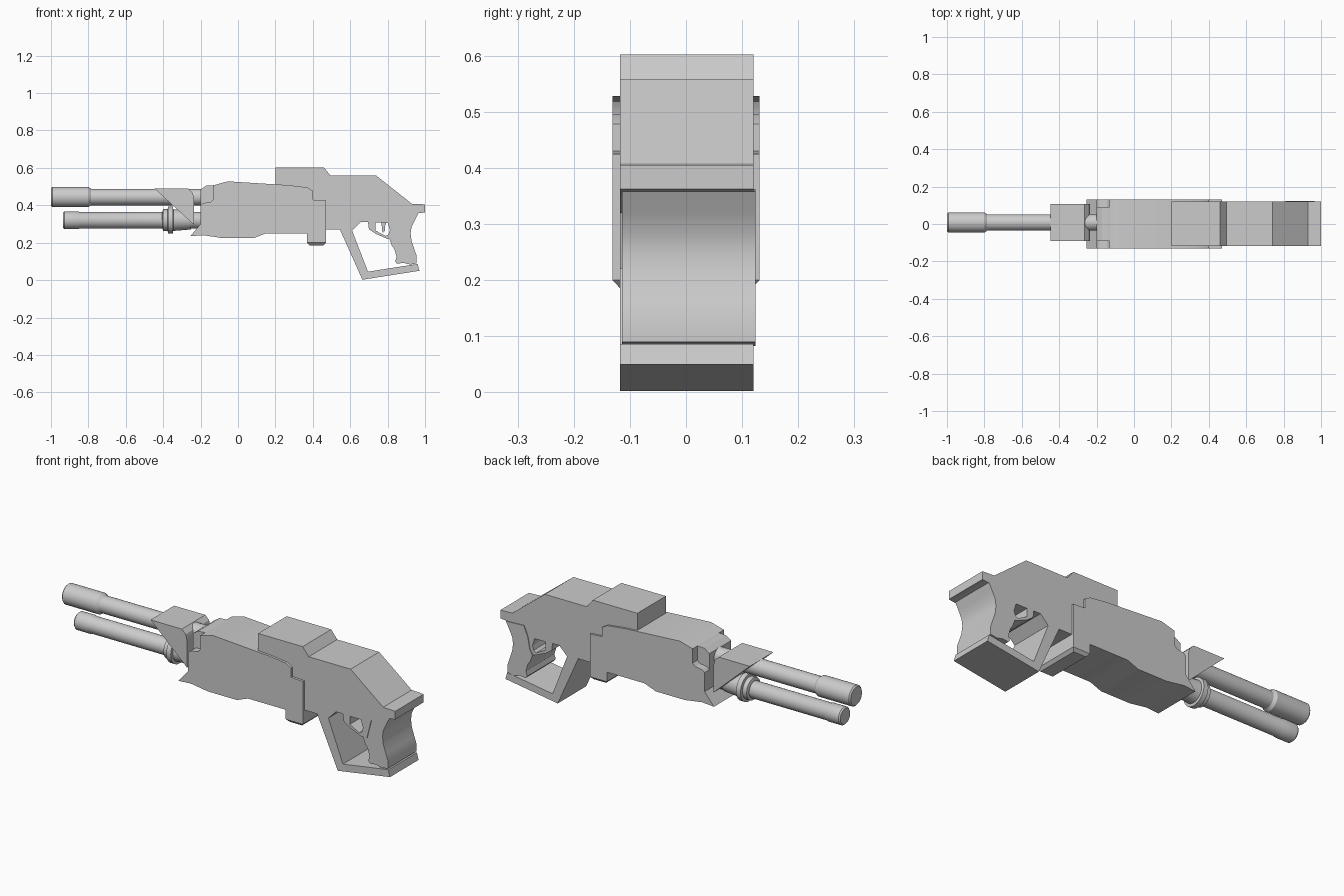
import bpy, bmesh, math


def finish(obj, angle):
    bpy.ops.object.select_all(action='DESELECT')
    obj.select_set(True)
    bpy.context.view_layer.objects.active = obj
    if obj.type == 'CURVE':
        bpy.ops.object.convert(target='MESH')
    bpy.ops.object.shade_smooth_by_angle(angle=math.radians(angle))


def plate(name, loops, y0, y1):
    """Extrude x/z outlines (extra loops become holes) from y0 to y1."""
    cu = bpy.data.curves.new(name, 'CURVE')
    cu.dimensions = '2D'
    cu.fill_mode = 'BOTH'
    cu.extrude = (y1 - y0) / 2
    for pts in loops:
        sp = cu.splines.new('POLY')
        sp.points.add(len(pts) - 1)
        for p, (x, z) in zip(sp.points, pts):
            p.co = (x, z, 0, 1)
        sp.use_cyclic_u = True
    obj = bpy.data.objects.new(name, cu)
    obj.rotation_euler.x = math.pi / 2
    obj.location.y = (y0 + y1) / 2
    bpy.context.collection.objects.link(obj)
    finish(obj, 28)


def lathe(name, y, z, prof, n=32):
    """Revolve (x, radius) points around an x-aligned axis."""
    bm = bmesh.new()
    rings = []
    for x, r in prof:
        rings.append([bm.verts.new((x, y + r * math.cos(i * math.tau / n),
                                    z + r * math.sin(i * math.tau / n))) for i in range(n)])
    for a, b in zip(rings, rings[1:]):
        for i in range(n):
            j = (i + 1) % n
            bm.faces.new((a[i], a[j], b[j], b[i]))
    bm.faces.new(rings[0])
    bm.faces.new(rings[-1])
    bmesh.ops.recalc_face_normals(bm, faces=bm.faces)
    me = bpy.data.meshes.new(name)
    bm.to_mesh(me)
    bm.free()
    obj = bpy.data.objects.new(name, me)
    bpy.context.collection.objects.link(obj)
    finish(obj, 30)


# Twin barrels and the collar on the lower one
lathe("upper_barrel", 0.008, 0.444, [(-1, 0.047), (-0.993, 0.054), (-0.80, 0.054),
                                     (-0.785, 0.044), (-0.15, 0.044)])
lathe("lower_barrel", 0.008, 0.32, [(-0.935, 0.041), (-0.928, 0.047), (-0.855, 0.047),
                                    (-0.845, 0.044), (-0.15, 0.044)])
lathe("barrel_collar", 0.008, 0.321, [(-0.405, 0.044), (-0.40, 0.058), (-0.376, 0.058),
                                      (-0.374, 0.072), (-0.348, 0.072), (-0.346, 0.058),
                                      (-0.25, 0.05)])

# Wedge-shaped barrel bracket
plate("barrel_bracket", [[(-0.447, 0.49), (-0.265, 0.49), (-0.243, 0.468), (-0.235, 0.44),
                          (-0.235, 0.295)]], -0.09, 0.106)

# Narrow front of the receiver, seen in the side notches
plate("receiver_core", [[(-0.2, 0.28), (-0.2, 0.485), (-0.17, 0.505), (-0.12, 0.508),
                         (-0.1, 0.50), (-0.1, 0.28)]], -0.09, 0.09)

# Wide receiver shell
plate("receiver_shell", [[(-0.255, 0.235), (-0.2, 0.30), (-0.2, 0.40), (-0.185, 0.412),
                          (-0.145, 0.418), (-0.13, 0.432), (-0.13, 0.507), (-0.055, 0.528),
                          (0.265, 0.508), (0.37, 0.496), (0.4, 0.478), (0.4, 0.43),
                          (0.47, 0.425), (0.47, 0.2), (0.37, 0.2), (0.37, 0.25),
                          (0.15, 0.25), (0.085, 0.225), (-0.085, 0.225), (-0.185, 0.24)]],
      -0.131, 0.131)

# Tapered foot under the shell
bpy.ops.mesh.primitive_cube_add(size=1)
foot = bpy.context.object
foot.name = "shell_foot"
for v in foot.data.vertices:
    low = v.co.z < 0
    v.co.x = 0.42 + math.copysign(0.036 if low else 0.05, v.co.x)
    v.co.y = math.copysign(0.117 if low else 0.131, v.co.y)
    v.co.z = 0.185 if low else 0.2

# Rear body with top housing, hand guard and trigger opening
body = [(0.2, 0.602), (0.46, 0.602), (0.495, 0.558), (0.74, 0.558), (0.93, 0.408),
        (1.0, 0.405), (1.0, 0.362), (0.96, 0.357), (0.86, 0.32), (0.835, 0.22),
        (0.80, 0.22), (0.735, 0.248), (0.70, 0.272), (0.695, 0.31), (0.655, 0.31),
        (0.61, 0.265), (0.695, 0.045), (0.84, 0.068), (0.96, 0.086), (0.97, 0.05),
        (0.665, 0.002), (0.545, 0.27), (0.42, 0.27), (0.42, 0.42), (0.2, 0.45)]
trigger_hole = [(0.735, 0.308), (0.80, 0.308), (0.812, 0.268), (0.805, 0.245),
                (0.79, 0.236), (0.735, 0.265)]
plate("rear_body", [body, trigger_hole], -0.118, 0.12)

# Contoured grip
plate("grip", [[(0.86, 0.362), (0.965, 0.358), (0.945, 0.32), (0.928, 0.285), (0.923, 0.25),
                (0.928, 0.21), (0.943, 0.165), (0.955, 0.13), (0.955, 0.09), (0.92, 0.083),
                (0.885, 0.092), (0.85, 0.088), (0.84, 0.10), (0.848, 0.125), (0.836, 0.165),
                (0.822, 0.185), (0.81, 0.22), (0.825, 0.245), (0.838, 0.31)]],
      -0.114, 0.124)

# Trigger
plate("trigger", [[(0.765, 0.312), (0.795, 0.312), (0.785, 0.285), (0.785, 0.262),
                   (0.772, 0.252), (0.77, 0.28)]], -0.02, 0.02)
